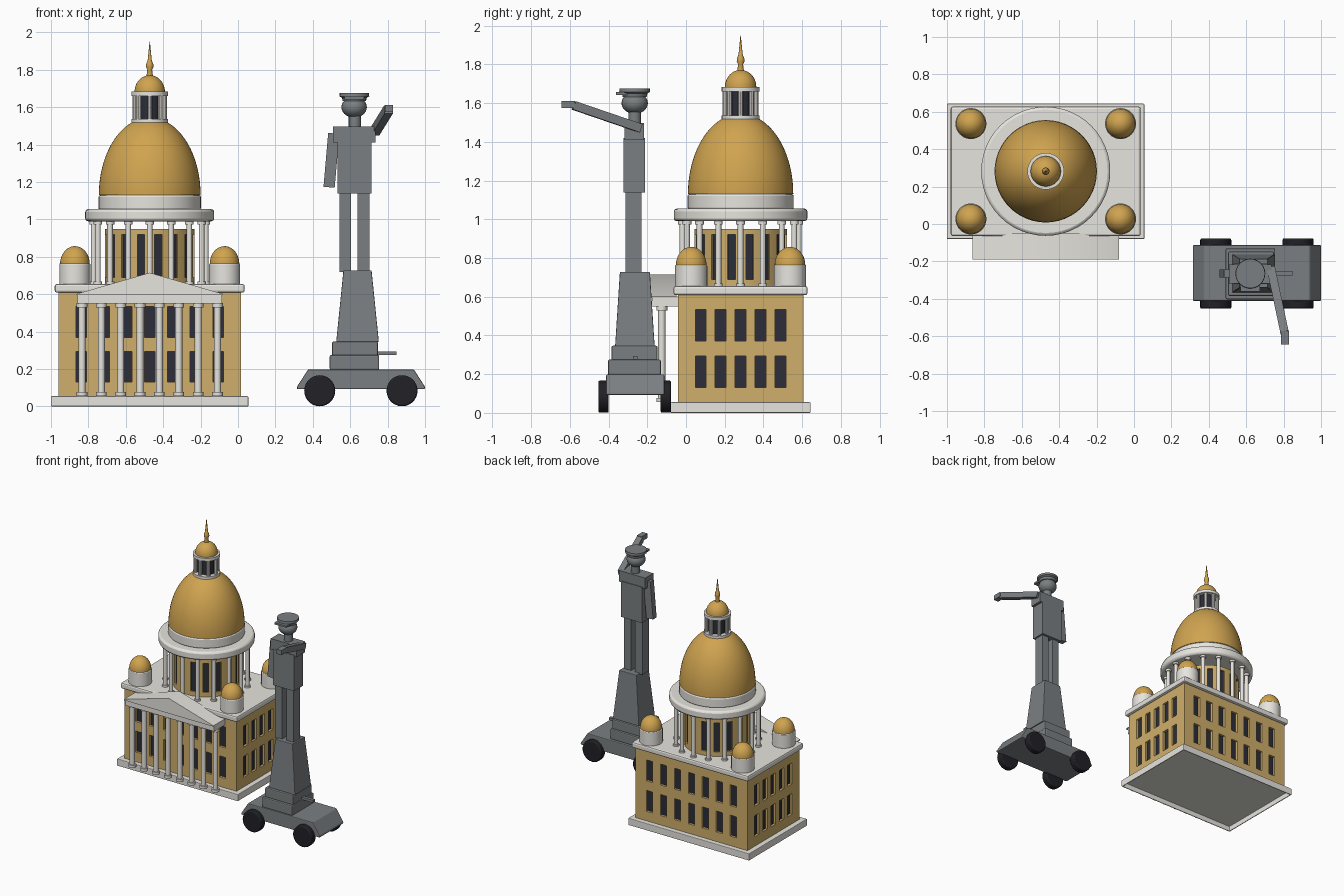
import bpy, bmesh, math
from mathutils import Vector, Matrix

cube = bpy.data.objects.get("Cube")
if cube:
    bpy.data.objects.remove(cube, do_unlink=True)


def material(name, rgb):
    m = bpy.data.materials.new(name)
    m.use_nodes = True
    m.diffuse_color = (*rgb, 1)
    m.node_tree.nodes["Principled BSDF"].inputs["Base Color"].default_value = (*rgb, 1)
    return m


STONE = material("pale stone", (0.80, 0.78, 0.73))
WALL = material("ochre wall", (0.63, 0.43, 0.15))
GOLD = material("gold dome", (0.63, 0.37, 0.08))
GLASS = material("dark glass", (0.025, 0.027, 0.04))
BRONZE = material("grey metal", (0.195, 0.212, 0.222))
TYRE = material("black tyre", (0.015, 0.015, 0.02))


def finish(bm, name, mat, smooth=False, bevel=0):
    bmesh.ops.recalc_face_normals(bm, faces=bm.faces)
    me = bpy.data.meshes.new(name)
    bm.to_mesh(me)
    bm.free()
    me.materials.append(mat)
    ob = bpy.data.objects.new(name, me)
    bpy.context.collection.objects.link(ob)
    if bevel:
        mod = ob.modifiers.new("Bevel", "BEVEL")
        mod.width, mod.segments, mod.limit_method = bevel, 2, "ANGLE"
    if smooth:
        bpy.ops.object.select_all(action="DESELECT")
        ob.select_set(True)
        bpy.context.view_layer.objects.active = ob
        bpy.ops.object.shade_smooth_by_angle(angle=math.radians(35))
    return ob


def add_box(bm, x, y, z, taper=(1, 1), turn=Matrix()):
    """Box between (min, max) pairs, its top scaled by taper."""
    size = Vector((x[1] - x[0], y[1] - y[0], z[1] - z[0]))
    mid = Vector((sum(x), sum(y), sum(z))) / 2
    made = bmesh.ops.create_cube(bm, size=1)["verts"]
    for v in made:
        if v.co.z > 0:
            v.co.x *= taper[0]
            v.co.y *= taper[1]
        v.co = turn @ (v.co * size + mid)


def box(name, mat, x, y, z, taper=(1, 1), bevel=0):
    bm = bmesh.new()
    add_box(bm, x, y, z, taper)
    return finish(bm, name, mat, bevel=bevel)


def add_lathe(bm, x, y, profile, sides):
    """Revolve (radius, height) points around a vertical axis."""
    rings = [[bm.verts.new((x + r * math.cos(math.tau * i / sides),
                            y + r * math.sin(math.tau * i / sides), z))
              for i in range(sides)] for r, z in profile]
    for a, b in zip(rings, rings[1:]):
        for i in range(sides):
            j = (i + 1) % sides
            bm.faces.new((a[i], a[j], b[j], b[i]))
    bm.faces.new(rings[0])
    bm.faces.new(rings[-1])


def lathe(name, mat, x, y, profile, sides=48, bevel=0):
    bm = bmesh.new()
    add_lathe(bm, x, y, profile, sides)
    return finish(bm, name, mat, True, bevel)


def dome_profile(r, z, h, end=89, steps=14):
    angles = [math.radians(end * i / steps) for i in range(steps + 1)]
    return [(r * math.cos(a), z + h * math.sin(a)) for a in angles]


def column_profile(r, z0, z1, cap):
    return [(r * 1.5, z0), (r * 1.5, z0 + cap), (r, z0 + cap),
            (r, z1 - cap), (r * 1.5, z1 - cap), (r * 1.5, z1)]


def cuts(start, end, centres, half):
    return [start] + [c + s for c in centres for s in (-half, half)] + [end]


def add_wall(bm, us, zs, place):
    """Grid of wall cells; every odd cell in both directions is a window."""
    grid = [[bm.verts.new((*place(u), z)) for z in zs] for u in us]
    for i in range(len(us) - 1):
        for j in range(len(zs) - 1):
            f = bm.faces.new((grid[i][j], grid[i + 1][j], grid[i + 1][j + 1], grid[i][j + 1]))
            f.material_index = i % 2 * (j % 2)


def finish_walls(bm, name, depth, smooth=False):
    """Close the wall ring and sink its windows."""
    bmesh.ops.remove_doubles(bm, verts=bm.verts, dist=0.0001)
    for f in bmesh.ops.holes_fill(bm, edges=bm.edges)["faces"]:
        f.material_index = 0
    bmesh.ops.recalc_face_normals(bm, faces=bm.faces)
    panes = [f for f in bm.faces if f.material_index]
    for f in bmesh.ops.inset_individual(bm, faces=panes, thickness=0, depth=-depth)["faces"]:
        f.material_index = 0
    for f in panes:
        f.material_index = 1
    finish(bm, name, WALL, smooth).data.materials.append(GLASS)


def beam(name, mat, a, b, w, d):
    """Square bar running from a to b."""
    a, b = Vector(a), Vector(b)
    turn = Matrix.Translation(a) @ (b - a).to_track_quat("Z", "Y").to_matrix().to_4x4()
    bm = bmesh.new()
    add_box(bm, (-w / 2, w / 2), (-d / 2, d / 2), (0, (b - a).length), turn=turn)
    return finish(bm, name, mat)


CX, CY = -0.472, 0.282
X0, X1, Y0, Y1 = CX - 0.488, CX + 0.488, CY - 0.324, CY + 0.324

# Plinth, hollow underneath
bm = bmesh.new()
add_box(bm, (-1, 0.055), (-0.08, 0.643), (0, 0.055))
bm.normal_update()
under = [f for f in bm.faces if f.normal.z < -0.5]
bmesh.ops.inset_individual(bm, faces=under, thickness=0.012)
bmesh.ops.inset_individual(bm, faces=under, thickness=0, depth=-0.04)
finish(bm, "plinth", STONE, bevel=0.005)

# Main block with two rows of sunken windows on every wall
bm = bmesh.new()
rows = cuts(0.05, 0.612, (0.2125, 0.4525), 0.0825)
long_cuts = cuts(X0, X1, [CX + i * 0.122 for i in range(-3, 4)], 0.028)
short_cuts = cuts(Y0, Y1, [CY + i * 0.103 for i in range(-2, 3)], 0.028)
for y in (Y0, Y1):
    add_wall(bm, long_cuts, rows, lambda u: (u, y))
for x in (X0, X1):
    add_wall(bm, short_cuts, rows, lambda u: (x, u))
finish_walls(bm, "main_walls", 0.018)
box("roof_cornice", STONE, (-0.98, 0.036), (-0.065, 0.628), (0.608, 0.655), bevel=0.012)

# Portico with eight columns and a pediment
bm = bmesh.new()
for i in range(8):
    add_lathe(bm, CX + (i - 3.5) * 0.1035, -0.125, column_profile(0.019, 0.055, 0.552, 0.022), 16)
finish(bm, "portico_columns", STONE, True)
box("portico_beam", STONE, (CX - 0.386, CX + 0.386), (-0.175, -0.04), (0.55, 0.6))
bm = bmesh.new()
front = bm.faces.new([bm.verts.new((CX + x, -0.19, z)) for x, z in
                      ((-0.391, 0.595), (0.391, 0.595), (0.391, 0.602), (0, 0.715), (-0.391, 0.602))])
ext = bmesh.ops.extrude_face_region(bm, geom=[front])["geom"]
bmesh.ops.translate(bm, vec=(0, 0.14, 0), verts=[g for g in ext if isinstance(g, bmesh.types.BMVert)])
finish(bm, "pediment", STONE, True)

# Corner cupolas
for side, x in (("right", CX - 0.4), ("left", CX + 0.4)):
    for end, y in (("front", CY - 0.255), ("back", CY + 0.255)):
        lathe(f"{end}_{side}_cupola_base", STONE, x, y, [(0.083, 0.65), (0.083, 0.765)], 32, 0.006)
        lathe(f"{end}_{side}_cupola_dome", GOLD, x, y, dome_profile(0.079, 0.763, 0.094), 32)

# Drum with sunken windows and a ring of columns
bm = bmesh.new()
add_wall(bm, cuts(0, math.tau, [math.tau * (i + 0.5) / 16 for i in range(16)], 0.085),
         cuts(0.65, 0.95, [0.805], 0.115),
         lambda a: (CX + 0.24 * math.cos(a), CY + 0.24 * math.sin(a)))
finish_walls(bm, "drum", 0.012, True)
bm = bmesh.new()
for i in range(16):
    a = math.tau * i / 16
    add_lathe(bm, CX + 0.3 * math.cos(a), CY + 0.3 * math.sin(a),
              column_profile(0.015, 0.65, 0.992, 0.018), 12)
finish(bm, "drum_columns", STONE, True)
lathe("drum_ring", STONE, CX, CY, [(0.345, 0.99), (0.345, 1.055)], bevel=0.015)
lathe("dome_base", STONE, CX, CY, [(0.274, 1.05), (0.274, 1.13)], bevel=0.01)
lathe("great_dome", GOLD, CX, CY, dome_profile(0.272, 1.13, 0.415, 72, 20), 64)

# Lantern and spire
lathe("lantern_floor", STONE, CX, CY, [(0.098, 1.515), (0.098, 1.537)], 32)
lathe("lantern_core", GLASS, CX, CY, [(0.064, 1.53), (0.064, 1.665)], 24)
bm = bmesh.new()
for i in range(8):
    a = math.tau * i / 8
    add_lathe(bm, CX + 0.08 * math.cos(a), CY + 0.08 * math.sin(a), [(0.013, 1.53), (0.013, 1.665)], 10)
finish(bm, "lantern_columns", STONE, True)
lathe("lantern_roof", STONE, CX, CY, [(0.098, 1.66), (0.098, 1.683)], 32)
lathe("lantern_dome", GOLD, CX, CY, dome_profile(0.081, 1.683, 0.088), 32)
lathe("spire", GOLD, CX, CY, [(0.018, 1.76), (0.013, 1.8), (0.02, 1.815), (0.019, 1.83),
                              (0.011, 1.85), (0.001, 1.95)], 16)

# Wheeled cart
SX, SY = 0.625, -0.265
bm = bmesh.new()
side = bm.faces.new([bm.verts.new((x, -0.412, z)) for x, z in
                     ((0.315, 0.092), (1, 0.092), (1, 0.105), (0.94, 0.198),
                      (0.375, 0.198), (0.315, 0.105))])
ext = bmesh.ops.extrude_face_region(bm, geom=[side])["geom"]
bmesh.ops.translate(bm, vec=(0, 0.3, 0), verts=[g for g in ext if isinstance(g, bmesh.types.BMVert)])
finish(bm, "cart_body", BRONZE, bevel=0.01)
for end, x in (("right", 0.437), ("left", 0.877)):
    for row, y in (("front", -0.426), ("back", -0.104)):
        wheel = lathe(f"{row}_{end}_wheel", TYRE, 0, 0, [(0.083, -0.027), (0.083, 0.027)], 28, 0.008)
        wheel.location = (x, y, 0.084)
        wheel.rotation_euler.x = math.pi / 2

# Stepped pedestal with a side bar
box("lower_step", BRONZE, (0.49, 0.755), (-0.403, -0.13), (0.195, 0.275), bevel=0.008)
box("upper_step", BRONZE, (0.503, 0.748), (-0.385, -0.147), (0.27, 0.347), bevel=0.008)
box("pedestal", BRONZE, (0.525, 0.753), (-0.366, -0.162), (0.345, 0.728), (0.66, 0.76), bevel=0.004)
box("side_bar", BRONZE, (0.73, 0.847), (-0.275, -0.25), (0.275, 0.295))

# Standing figure
for name, x in (("right_leg", (0.542, 0.604)), ("left_leg", (0.64, 0.702))):
    box(name, BRONZE, x, (-0.312, -0.23), (0.72, 1.145))
box("coat", BRONZE, (0.532, 0.714), (-0.322, -0.212), (1.138, 1.42))
box("shoulders", BRONZE, (0.508, 0.735), (-0.318, -0.217), (1.41, 1.497))
lathe("neck", BRONZE, SX, SY, [(0.033, 1.49), (0.033, 1.57)], 16)
bm = bmesh.new()
bmesh.ops.create_uvsphere(bm, u_segments=24, v_segments=14, radius=1,
                          matrix=Matrix.Translation((0.621, SY, 1.6)) @ Matrix.Diagonal((0.068, 0.068, 0.056, 1)))
finish(bm, "head", BRONZE, True)
lathe("cap", BRONZE, 0.622, SY, [(0.062, 1.632), (0.066, 1.65), (0.08, 1.658), (0.078, 1.676)], 24)
box("cap_visor", BRONZE, (0.57, 0.674), (-0.362, -0.29), (1.642, 1.656))

# Arms, the left one pointing ahead
beam("right_arm", BRONZE, (0.512, SY, 1.46), (0.487, SY, 1.172), 0.044, 0.06)
beam("left_arm", BRONZE, (0.732, -0.235, 1.47), (0.805, -0.58, 1.588), 0.045, 0.045)
box("left_hand", BRONZE, (0.787, 0.83), (-0.643, -0.572), (1.575, 1.612))
